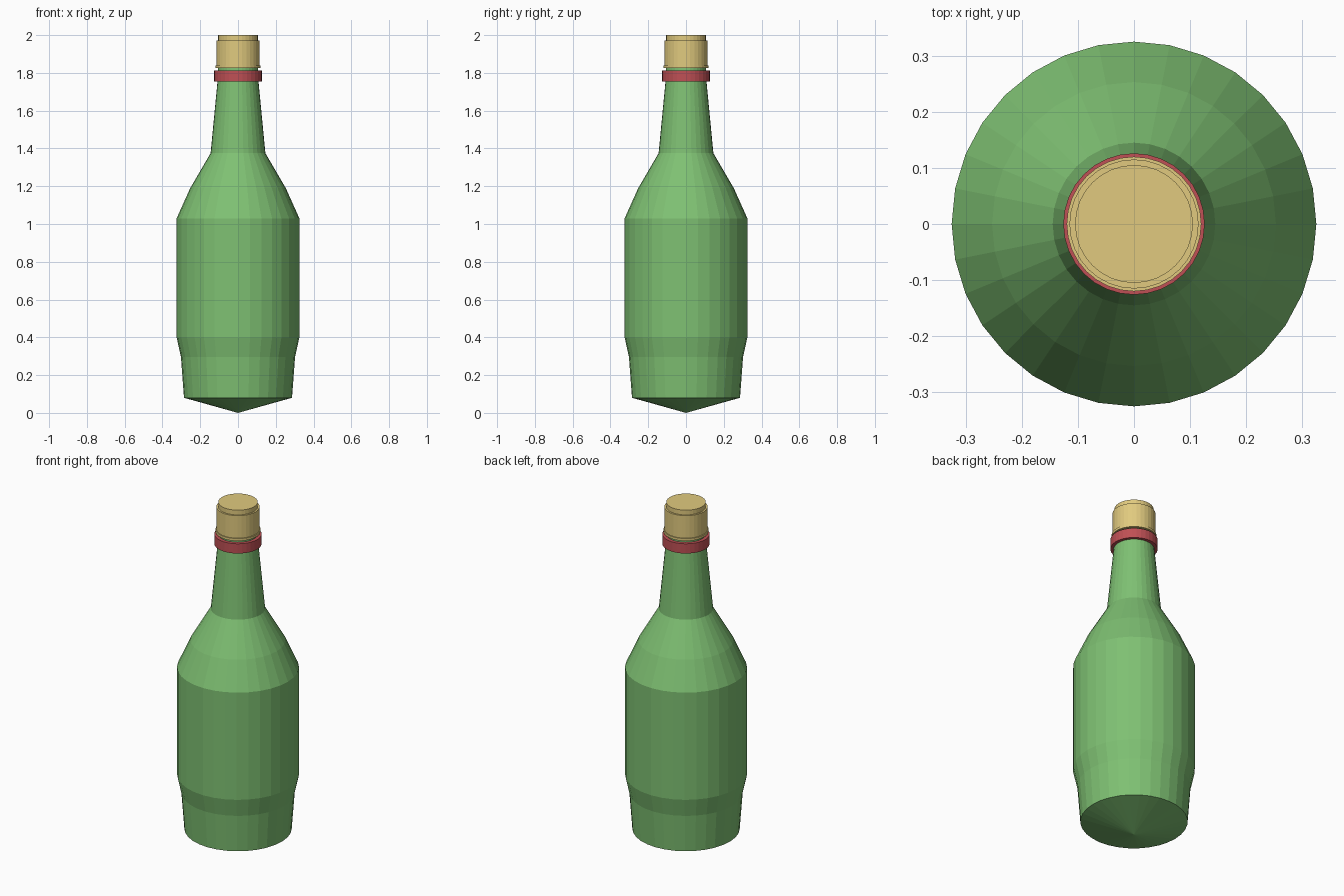
import bpy
import bmesh
import math

if "Cube" in bpy.data.objects:
    bpy.data.objects.remove(bpy.data.objects["Cube"])

SIDES = 32


def material(name, color):
    m = bpy.data.materials.new(name)
    m.diffuse_color = (*color, 1.0)
    m.use_nodes = True
    m.node_tree.nodes["Principled BSDF"].inputs["Base Color"].default_value = m.diffuse_color
    return m


def lathe(name, profile, mat, closed=False):
    """Revolve (radius, z) points about z, flat-faced."""
    bm = bmesh.new()
    rings = []
    for r, z in profile:
        if r == 0:
            rings.append([bm.verts.new((0, 0, z))] * SIDES)
        else:
            rings.append([bm.verts.new((r * math.cos(a), r * math.sin(a), z))
                          for a in (math.tau * i / SIDES for i in range(SIDES))])
    pairs = list(zip(rings, rings[1:]))
    if closed:
        pairs.append((rings[-1], rings[0]))
    for low, high in pairs:
        for i in range(SIDES):
            j = (i + 1) % SIDES
            corners = dict.fromkeys((low[i], low[j], high[j], high[i]))
            bm.faces.new(list(corners))
    bmesh.ops.recalc_face_normals(bm, faces=bm.faces)
    mesh = bpy.data.meshes.new(name)
    bm.to_mesh(mesh)
    bm.free()
    mesh.materials.append(mat)
    obj = bpy.data.objects.new(name, mesh)
    bpy.context.collection.objects.link(obj)
    return obj


green = material("green_glass", (0.21, 0.53, 0.17))
red = material("red_band", (0.52, 0.08, 0.09))
tan = material("cork_tan", (0.75, 0.59, 0.21))

# Bottle with pointed base, tapered foot, shoulder and neck
lathe("bottle_body", [
    (0, 0.005), (0.286, 0.08), (0.302, 0.295), (0.325, 0.40), (0.325, 1.03),
    (0.253, 1.19), (0.145, 1.375), (0.108, 1.76), (0.106, 1.825), (0, 1.825),
], green)

# Band around the neck
lathe("neck_band", [
    (0.104, 1.755), (0.126, 1.755), (0.126, 1.812), (0.104, 1.812),
], red, closed=True)

# Stopper with a thin lip, main barrel and narrower top
lathe("cork_stopper", [
    (0, 1.826), (0.12, 1.826), (0.12, 1.84), (0.115, 1.84),
    (0.115, 1.972), (0.105, 1.972), (0.105, 2.0), (0, 2.0),
], tan)

# Stand the bottle on the ground
bpy.data.objects["bottle_body"].data.vertices[0].co.z = 0.0
